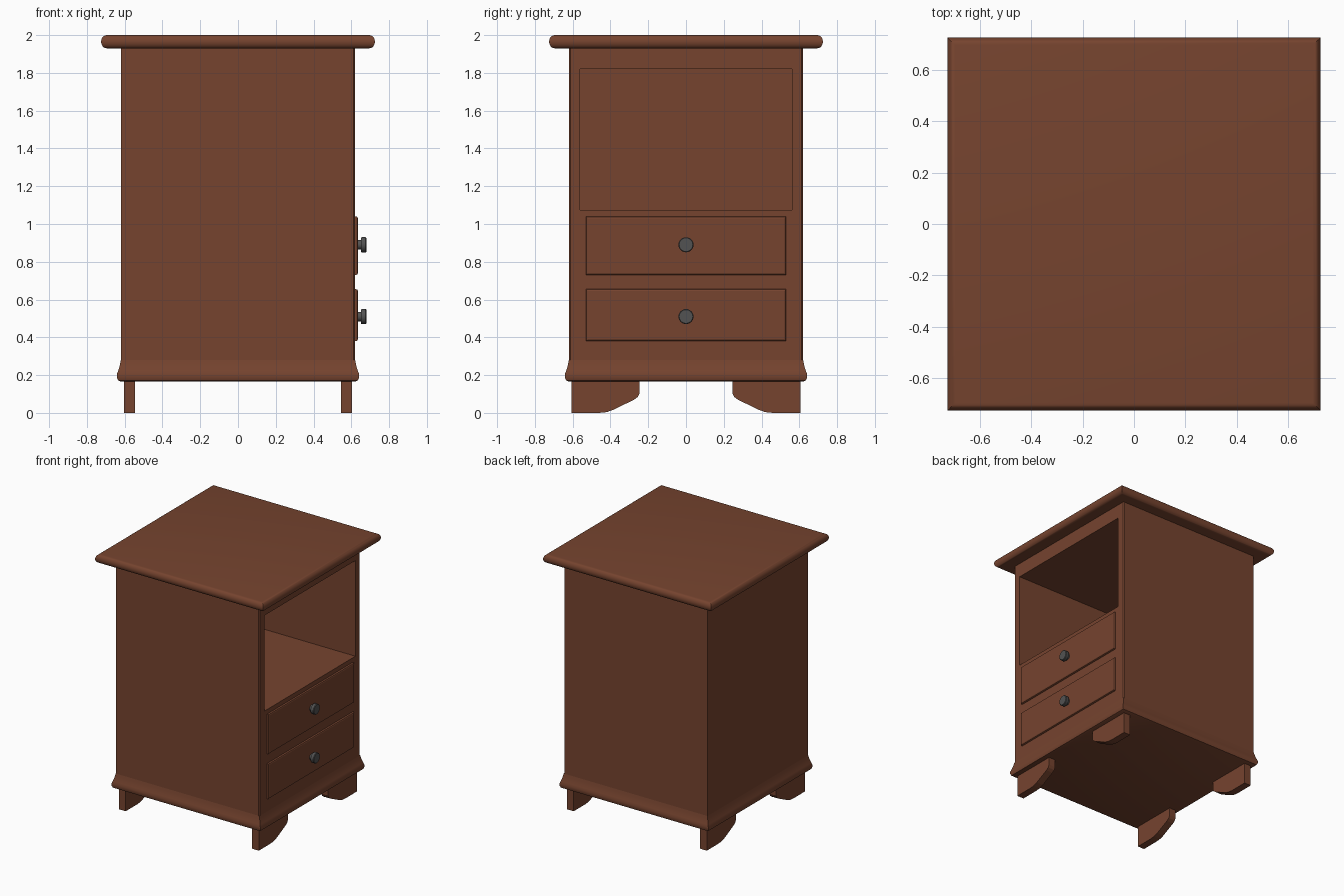
import bpy, bmesh, math
from mathutils import Matrix

if "Cube" in bpy.data.objects:
    bpy.data.objects.remove(bpy.data.objects["Cube"])


def material(name, rgb):
    m = bpy.data.materials.new(name)
    m.diffuse_color = (*rgb, 1)
    m.use_nodes = True
    m.node_tree.nodes["Principled BSDF"].inputs["Base Color"].default_value = m.diffuse_color
    return m


WOOD = material("brown wood", (0.18, 0.057, 0.028))
METAL = material("dark grey metal", (0.085, 0.085, 0.085))


def finish(name, bm, mat, smooth=None):
    bmesh.ops.recalc_face_normals(bm, faces=bm.faces)
    me = bpy.data.meshes.new(name)
    bm.to_mesh(me)
    bm.free()
    ob = bpy.data.objects.new(name, me)
    bpy.context.collection.objects.link(ob)
    me.materials.append(mat)
    if smooth:
        bpy.ops.object.select_all(action='DESELECT')
        ob.select_set(True)
        bpy.context.view_layer.objects.active = ob
        bpy.ops.object.shade_smooth_by_angle(angle=math.radians(smooth))
    return ob


def loft(name, rings, mat, smooth=None):
    """Skin a list of closed point rings and cap both ends."""
    bm = bmesh.new()
    vs = [[bm.verts.new(p) for p in r] for r in rings]
    n = len(rings[0])
    for a, b in zip(vs, vs[1:]):
        for i in range(n):
            j = (i + 1) % n
            bm.faces.new((a[i], a[j], b[j], b[i]))
    bm.faces.new(vs[0])
    bm.faces.new(vs[-1])
    return finish(name, bm, mat, smooth)


def square(h, z):
    return [(-h, -h, z), (h, -h, z), (h, h, z), (-h, h, z)]


def upright(x, y, z0, z1):
    return [(x, -y, z0), (x, y, z0), (x, y, z1), (x, -y, z1)]


# cabinet body with the open compartment facing +x
loft("cabinet_body", [upright(-0.62, 0.62, 0.2, 1.95), upright(0.612, 0.62, 0.2, 1.95),
                      upright(0.62, 0.612, 0.2, 1.95), upright(0.62, 0.56, 1.075, 1.82),
                      upright(-0.57, 0.56, 1.075, 1.82)], WOOD)

# table top with half-round edge
edge = [math.radians(-90 + 18 * i) for i in range(11)]
loft("table_top", [square(0.695 + 0.03 * math.cos(a), 1.965 + 0.035 * math.sin(a))
                   for a in edge], WOOD, 40)

# base moulding
base = [(0.62, 0.165), (0.635, 0.172), (0.641, 0.187), (0.641, 0.205),
        (0.635, 0.222), (0.629, 0.24), (0.624, 0.26), (0.62, 0.28)]
loft("base_moulding", [square(h, z) for h, z in base], WOOD, 40)

# bracket feet
foot = [(0.605, 0.17), (0.605, 0), (0.46, 0), (0.42, 0.004), (0.385, 0.016),
        (0.275, 0.07), (0.255, 0.085), (0.245, 0.105), (0.245, 0.17)]
for sx, xn in ((-1, "back"), (1, "front")):
    for sy, yn in ((-1, "left"), (1, "right")):
        loft(f"{xn}_{yn}_foot", [[(sx * x, sy * y, z) for y, z in foot]
                                 for x in (0.545, 0.603)], WOOD)

# drawer fronts and knobs
knob = [(0.025, 0.60), (0.025, 0.652), (0.038, 0.652), (0.04, 0.656),
        (0.04, 0.676), (0.036, 0.68)]
for name, z0, z1, zk in (("upper", 0.73, 1.04, 0.89), ("lower", 0.38, 0.655, 0.51)):
    loft(f"{name}_drawer_front", [upright(0.6, 0.53, z0, z1), upright(0.625, 0.53, z0, z1),
                                  upright(0.632, 0.527, z0 + 0.003, z1 - 0.003),
                                  upright(0.635, 0.52, z0 + 0.01, z1 - 0.01)], WOOD)
    loft(f"{name}_knob", [[(x, r * math.cos(t * math.tau / 24), zk + r * math.sin(t * math.tau / 24))
                           for t in range(24)] for r, x in knob], METAL, 40)
